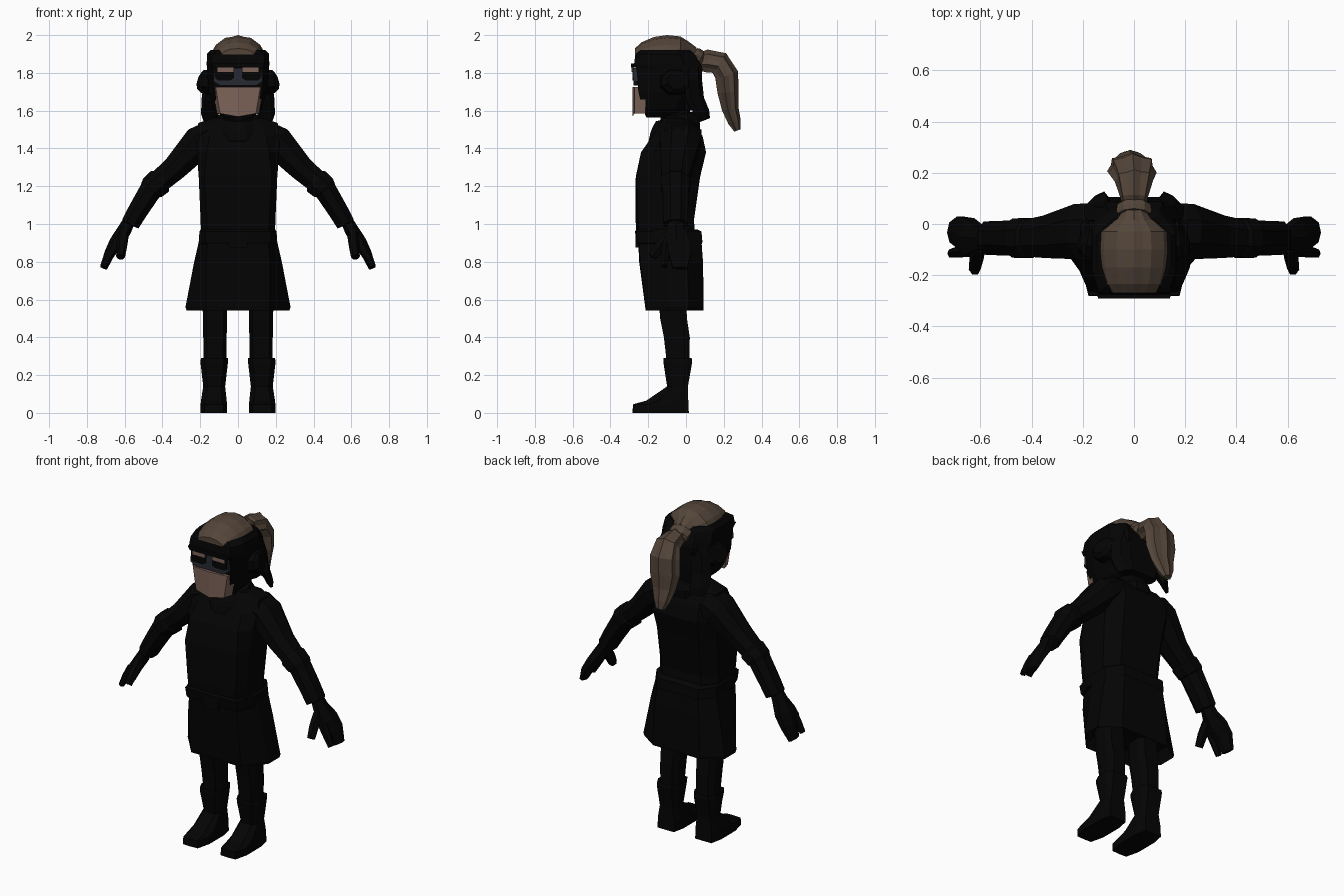
import bpy, bmesh, math
from mathutils import Vector


def material(name, rgb):
    m = bpy.data.materials.new(name)
    m.diffuse_color = (*rgb, 1)
    return m


BLACK = material("black cloth", (0.0012, 0.0012, 0.0012))
HAIR = material("brown hair", (0.088, 0.060, 0.042))
SKIN = material("tan face", (0.205, 0.127, 0.098))
NAVY = material("slate goggles", (0.020, 0.023, 0.034))


def loft(name, rings, mat, mirror=False):
    """Skin a list of equal-length point rings and cap both ends."""
    bm = bmesh.new()
    vs = [[bm.verts.new(p) for p in r] for r in rings]
    n = len(vs[0])
    for a, b in zip(vs, vs[1:]):
        for i in range(n):
            j = (i + 1) % n
            bm.faces.new((a[i], a[j], b[j], b[i]))
    bm.faces.new(vs[0][::-1])
    bm.faces.new(vs[-1])
    bmesh.ops.recalc_face_normals(bm, faces=bm.faces)
    me = bpy.data.meshes.new(name)
    bm.to_mesh(me)
    bm.free()
    me.materials.append(mat)
    ob = bpy.data.objects.new(name, me)
    bpy.context.collection.objects.link(ob)
    if mirror:
        mod = ob.modifiers.new("mirror", 'MIRROR')
        mod.use_mirror_merge = False
    return ob


def body_ring(z, x, xf, yf, yb, xb, bulge=0.0, cx=0.0, side=.28):
    """Ten-sided horizontal section: flat front, chamfered sides, narrower back."""
    a, b = yf + (yb - yf) * side, yf + (yb - yf) * .75
    pts = [(-xf, yf), (0, yf - bulge), (xf, yf), (x, a), (x, b),
           (xb, yb), (0, yb), (-xb, yb), (-x, b), (-x, a)]
    return [(cx + px, py, z) for px, py in pts]


def ellipse(z, rx, y0, y1, n=10, tilt=0.0):
    c, r = (y0 + y1) / 2, (y1 - y0) / 2
    ang = [2 * math.pi * i / n for i in range(n)]
    return [(rx * math.cos(a), c + r * math.sin(a), z + tilt * math.sin(a)) for a in ang]


def tube(name, path, mat, ref, n=8, ridge=0.0, mirror=False):
    """Path rows are x, y, z, radius along ref, radius across it."""
    pos = [Vector(p[:3]) for p in path]
    rings = []
    for i, p in enumerate(path):
        t = (pos[min(i + 1, len(pos) - 1)] - pos[max(i - 1, 0)]).normalized()
        u = Vector(ref)
        u = (u - t * u.dot(t)).normalized()
        v = t.cross(u)
        ring = []
        for k in range(n):
            a = 2 * math.pi * (k + .5) / n
            s = 1.06 * (1 - ridge * (k % 2))
            ring.append(pos[i] + u * p[3] * s * math.cos(a) + v * p[4] * s * math.sin(a))
        rings.append(ring)
    return loft(name, rings, mat, mirror)


def slab(name, outline, y0, y1, mat, mirror=False):
    """Front-facing plate: an x,z outline extruded in depth."""
    return loft(name, [[(x, y, z) for x, z in outline] for y in (y0, y1)], mat, mirror)


def rect(x0, x1, z0, z1):
    return [(x0, z0), (x1, z0), (x1, z1), (x0, z1)]


# Tunic and skirt
loft("tunic", [body_ring(*r, side=.2) for r in (
    (.92, .195, .16, -.245, .05, .13, .015),
    (1.02, .198, .165, -.255, .042, .13, .012),
    (1.25, .208, .178, -.262, .075, .14, .004),
    (1.38, .218, .165, -.238, .106, .15),
    (1.465, .22, .15, -.178, .088, .15),
    (1.535, .21, .12, -.135, .04, .13),
    (1.56, .13, .08, -.12, .0, .08))], BLACK)
loft("skirt", [body_ring(*r, side=.4) for r in (
    (.61, .24, .15, -.18, .06, .15),
    (.542, .272, .17, -.213, .092, .16),
    (.56, .278, .17, -.216, .094, .16),
    (.80, .232, .17, -.243, .09, .15, .005),
    (.96, .195, .155, -.25, .078, .13, .005))], BLACK)
loft("belt", [body_ring(*r) for r in (
    (.895, .204, .165, -.25, .084, .14, .006),
    (.905, .208, .172, -.256, .087, .142, .006),
    (.96, .204, .175, -.264, .082, .14, .006),
    (.972, .196, .165, -.256, .06, .135, .006))], BLACK)
slab("belt_buckle", rect(-.05, .05, .875, .96), -.268, -.24, BLACK)

# Scarf and neck
loft("scarf", [ellipse(*r, tilt=.028) for r in (
    (1.44, .12, -.19, .06), (1.465, .142, -.205, .08), (1.51, .145, -.195, .08),
    (1.54, .125, -.182, .06), (1.57, .11, -.165, .045))], BLACK)
loft("neck", [ellipse(1.5, .08, -.14, .02), ellipse(1.66, .08, -.14, .03)], BLACK)

# Arms with flared elbow guards
Y = (0, 1, 0)
tube("arm", [
    (.14, -.03, 1.47, .115, .08), (.205, -.03, 1.435, .11, .088),
    (.33, -.05, 1.30, .085, .068), (.405, -.055, 1.235, .074, .062),
    (.415, -.055, 1.225, .08, .074), (.455, -.055, 1.19, .078, .07),
    (.465, -.055, 1.175, .07, .06), (.53, -.055, 1.07, .068, .054),
    (.57, -.055, 1.0, .066, .05), (.572, -.055, .995, .04, .03)], BLACK, Y, mirror=True)

# Hands: palm tapering into fingers, plus finger and thumb
tube("hand", [
    (.575, -.055, 1.02, .04, .03), (.60, -.055, .97, .05, .035),
    (.645, -.05, .90, .08, .036), (.682, -.03, .84, .065, .026),
    (.712, -.033, .765, .042, .018)], BLACK, Y, n=6, mirror=True)
tube("index_finger", [(.65, -.105, .89, .025, .028), (.685, -.11, .83, .022, .024),
                      (.714, -.115, .775, .017, .016)], BLACK, Y, n=6, mirror=True)
tube("thumb", [(.61, -.09, .94, .03, .03), (.615, -.14, .88, .03, .026),
               (.622, -.178, .825, .024, .022)], BLACK, Y, n=6, mirror=True)

# Legs and boots
loft("leg", [body_ring(*r, 0, .122) for r in (
    (.25, .060, .04, -.10, .018, .04),
    (.40, .062, .045, -.117, .02, .04),
    (.50, .064, .045, -.137, .005, .045),
    (.62, .066, .045, -.145, .0, .045))], BLACK, True)
loft("boot", [body_ring(*r, cx) for *r, cx in (
    (0, .07, .05, -.28, .015, .055, .003, .128),
    (.045, .07, .05, -.278, .013, .055, .003, .128),
    (.065, .068, .045, -.21, .012, .055, 0, .128),
    (.14, .058, .035, -.10, .01, .045, 0, .126),
    (.27, .073, .05, -.12, .033, .05, 0, .126),
    (.29, .071, .05, -.12, .03, .05, 0, .125),
    (.275, .055, .035, -.10, .01, .035, 0, .123))], BLACK, True)

# Hooded head
loft("head", [body_ring(*r) for r in (
    (1.565, .08, .07, -.21, -.10, .06),
    (1.61, .125, .10, -.23, .0, .09),
    (1.70, .155, .13, -.252, .07, .11),
    (1.82, .164, .135, -.262, .088, .11),
    (1.845, .166, .142, -.275, .08, .11),
    (1.90, .164, .135, -.268, .045, .10),
    (1.922, .145, .10, -.24, .02, .08))], BLACK)
tube("ear_cover", [(.13, -.06, 1.75, .085, .07), (.185, -.055, 1.753, .075, .062),
                   (.20, -.05, 1.757, .05, .045)], BLACK, Y, mirror=True)
tube("side_lock", [
    (.09, .03, 1.85, .05, .04), (.125, .035, 1.75, .06, .04),
    (.14, .05, 1.66, .06, .03), (.147, .085, 1.59, .056, .022),
    (.145, .098, 1.55, .045, .014)], BLACK, (.75, -.6, 0), n=6, mirror=True)
loft("back_hair", [body_ring(*r) for r in (
    (1.60, .11, .10, .0, .075, .09), (1.70, .14, .10, -.05, .083, .10),
    (1.80, .14, .10, -.05, .085, .09))], BLACK)

# Face cover, pointed at the chin and wrapping around the cheeks
loft("face_cover", [[(s * x, y, z - dip * (s * x == 0)) for s, x, y in
                     ((-1, xo, -.215), (-1, xi, -.272), (1, 0, -.284), (1, xi, -.272), (1, xo, -.215))]
                    for z, xo, xi, dip in ((1.585, .112, .095, .017), (1.725, .135, .118, 0))], SKIN)

# Goggles: slate frame, tan lids, black lenses
slab("goggle_frame", [(-.13, 1.755), (-.095, 1.733), (.095, 1.733), (.13, 1.755),
                      (.122, 1.825), (-.122, 1.825)], -.279, -.24, NAVY)
slab("brow", [(-.125, 1.828), (.125, 1.828), (.14, 1.85), (-.14, 1.85)], -.29, -.25, BLACK)
slab("lens", [(.022, 1.772), (.04, 1.76), (.105, 1.76), (.12, 1.77), (.123, 1.83), (.02, 1.83)],
     -.284, -.277, BLACK, True)
slab("eyelid", rect(.024, .108, 1.806, 1.829), -.288, -.281, SKIN, True)

# Hair on the crown, in strands running front to back
rings = []
for y, w, base, top in ((-.27, .085, 1.897, 1.93), (-.235, .115, 1.90, 1.962),
                        (-.17, .13, 1.903, 1.99), (-.10, .136, 1.905, 2.0),
                        (-.03, .132, 1.905, 1.993), (.015, .085, 1.885, 1.965),
                        (.055, .05, 1.85, 1.935)):
    ring = []
    for k in range(13):
        a = math.pi * k / 12
        s = (0, .07)[k % 2]
        ring.append((w * math.cos(a), y, base + (top - base) * math.sin(a) ** 1.15 * (1 - s)))
    rings.append(ring)
loft("crown_hair", rings, HAIR)

# Hair tie and ponytail
X = (1, 0, 0)
tube("hair_tie", [(0, .03, 1.885, .066, .052), (0, .045, 1.875, .068, .058),
                  (0, .07, 1.86, .064, .055), (0, .085, 1.855, .048, .045)], HAIR, X, n=10)
tube("ponytail", [
    (0, .07, 1.855, .045, .045), (0, .11, 1.86, .054, .06),
    (0, .175, 1.85, .072, .062), (-.005, .212, 1.79, .09, .062),
    (-.01, .22, 1.70, .092, .056), (-.012, .232, 1.61, .07, .044),
    (-.015, .255, 1.54, .048, .034), (-.015, .272, 1.495, .025, .018)],
    HAIR, X, n=14, ridge=.16)
